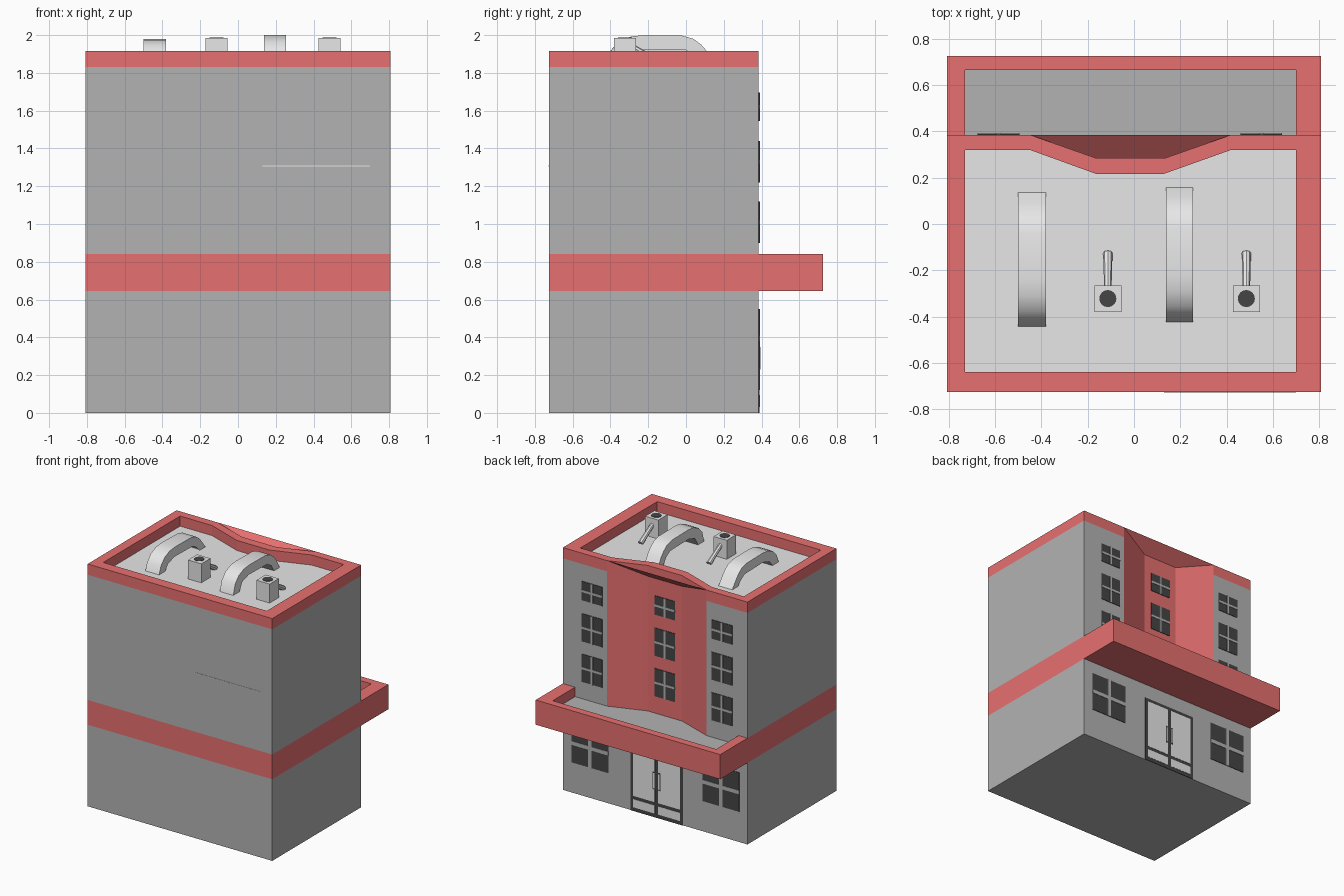
import bpy, bmesh, math
from mathutils import Vector

cube = bpy.data.objects.get("Cube")
if cube:
    bpy.data.objects.remove(cube, do_unlink=True)


def material(name, color):
    m = bpy.data.materials.new(name)
    m.use_nodes = True
    rgba = (*color, 1)
    m.diffuse_color = rgba
    m.node_tree.nodes["Principled BSDF"].inputs["Base Color"].default_value = rgba
    return m


GREY = material("wall grey", (0.45, 0.45, 0.45))
RED = material("trim red", (0.8, 0.16, 0.16))
LIGHT = material("light grey", (0.8, 0.8, 0.8))
DARK = material("dark grey", (0.06, 0.06, 0.06))


def finish(name, bm, mats, rule=None, fix=True):
    if fix:
        bmesh.ops.recalc_face_normals(bm, faces=bm.faces)
    bm.normal_update()
    if rule:
        for f in bm.faces:
            f.material_index = rule(f)
    mesh = bpy.data.meshes.new(name)
    bm.to_mesh(mesh)
    bm.free()
    for m in mats:
        mesh.materials.append(m)
    obj = bpy.data.objects.new(name, mesh)
    bpy.context.collection.objects.link(obj)
    return obj


def prism(name, outline, z0, z1, mats, rule=None):
    bm = bmesh.new()
    low = [bm.verts.new((x, y, z0)) for x, y in outline]
    top = [bm.verts.new((x, y, z1)) for x, y in outline]
    bm.faces.new(low)
    bm.faces.new(top)
    for i in range(len(low)):
        j = (i + 1) % len(low)
        bm.faces.new((low[i], low[j], top[j], top[i]))
    return finish(name, bm, mats, rule)


def box(name, x0, x1, y0, y1, z0, z1, mats, rule=None):
    return prism(name, [(x0, y0), (x1, y0), (x1, y1), (x0, y1)], z0, z1, mats, rule)


# Main levels and plan outlines
W, FRONT, BACK, DEEP, NICHE = 0.807, -0.725, 0.385, 0.725, 0.285
BAND0, BAND1, DECK, ROOF, TOP = 0.645, 0.84, 0.765, 1.83, 1.915
OUTER = [(-W, FRONT), (W, FRONT), (W, BACK), (0.42, BACK),
         (0.135, NICHE), (-0.165, NICHE), (-0.45, BACK), (-W, BACK)]
INNER = [(-0.73, -0.64), (0.7, -0.64), (0.7, 0.32), (0.42, 0.32),
         (0.125, 0.215), (-0.16, 0.215), (-0.45, 0.32), (-0.73, 0.32)]


def in_niche(f):
    return f.normal.y > 0.9 and f.calc_center_median().y < BACK - 0.05


# Building body, with a red strip in the niche and a red band around it
box("ground_floor", -W, W, FRONT, BACK, 0, BAND0, [GREY])
box("canopy_slab", -W, W, FRONT, DEEP, BAND0, DECK, [RED, GREY],
    lambda f: int(f.normal.z > 0.9))
prism("band_upper_part", OUTER, DECK, BAND1, [GREY, RED],
      lambda f: int(f.normal.y < 0.1 or in_niche(f)))
prism("upper_floors", OUTER, BAND1, ROOF, [GREY, RED], lambda f: int(in_niche(f)))

# Canopy rim
box("canopy_rim_left", 0.7, W, BACK, DEEP, DECK, BAND1, [RED])
box("canopy_rim_right", -W, -0.73, BACK, DEEP, DECK, BAND1, [RED])
box("canopy_rim_back", -0.73, 0.7, 0.665, DEEP, DECK, BAND1, [RED])

# Parapet ring around the roof
bm = bmesh.new()
rings = [[bm.verts.new((x, y, z)) for x, y in line]
         for line, z in ((OUTER, ROOF), (OUTER, TOP), (INNER, TOP), (INNER, ROOF))]
for a, b in zip(rings, rings[1:] + rings[:1]):
    for i in range(len(a)):
        j = (i + 1) % len(a)
        bm.faces.new((a[i], a[j], b[j], b[i]))
finish("parapet", bm, [RED])

# Leaning fascia that closes the niche under a straight top edge
bm = bmesh.new()
b = [bm.verts.new((x, y, ROOF)) for x, y in OUTER[3:7]]
t = [bm.verts.new((OUTER[i][0], BACK, TOP)) for i in (3, 6)]
for face in ((b[0], t[0], b[1]), (b[1], t[0], t[1], b[2]), (b[2], t[1], b[3])):
    bm.faces.new(face)
finish("parapet_fascia", bm, [RED], fix=False)

prism("roof_floor", INNER, ROOF - 0.003, ROOF + 0.005, [LIGHT])

# Arched roof ducts
ARCH = [(-0.425, 1.83), (-0.4, 1.915), (-0.355, 1.965), (-0.29, 1.993), (-0.22, 2.0),
        (-0.02, 1.997), (0.04, 1.98), (0.08, 1.95), (0.115, 1.91), (0.16, 1.83),
        (0.09, 1.83), (0.05, 1.89), (0.0, 1.92), (-0.23, 1.925), (-0.31, 1.9),
        (-0.35, 1.83)]


def duct(name, x0, x1, dy, dz):
    bm = bmesh.new()
    sides = [[bm.verts.new((x, y + dy, max(ROOF, z + dz))) for y, z in ARCH]
             for x in (x0, x1)]
    for s in sides:
        bm.faces.new(s)
    for i in range(len(ARCH)):
        j = (i + 1) % len(ARCH)
        bm.faces.new((sides[0][i], sides[0][j], sides[1][j], sides[1][i]))
    obj = finish(name, bm, [LIGHT])
    bpy.ops.object.select_all(action="DESELECT")
    obj.select_set(True)
    bpy.context.view_layer.objects.active = obj
    bpy.ops.object.shade_smooth_by_angle(angle=math.radians(50))


duct("roof_duct_right", -0.5, -0.38, -0.02, -0.02)
duct("roof_duct_left", 0.138, 0.255, 0, 0)


# Vent boxes with a dark opening and a sloping pipe
def vent(side, x):
    box("vent_box_" + side, x - 0.058, x + 0.058, -0.38, -0.265, ROOF, 1.985, [LIGHT])
    ring = [(x + 0.037 * math.cos(a * math.tau / 16),
             -0.322 + 0.037 * math.sin(a * math.tau / 16)) for a in range(16)]
    prism("vent_opening_" + side, ring, 1.984, 1.988, [DARK])
    start, end = Vector((x, -0.28, 1.935)), Vector((x, -0.125, 1.84))
    bm = bmesh.new()
    bmesh.ops.create_cone(bm, cap_ends=True, segments=8, radius1=0.016, radius2=0.02,
                          depth=(end - start).length)
    obj = finish("vent_pipe_" + side, bm, [LIGHT])
    obj.location = (start + end) / 2
    obj.rotation_euler = (end - start).to_track_quat("Z", "Y").to_euler()


vent("right", -0.113)
vent("left", 0.485)


# Windows: dark pane with a grey cross
def window(name, x, z, w, h, wall, bar):
    def plate(part, hw, hh, depth, mat):
        box(name + part, x - hw, x + hw, wall - 0.002, wall + depth, z - hh, z + hh, [mat])
    plate("_pane", w / 2, h / 2, 0.004, DARK)
    plate("_upright", bar / 2, h / 2, 0.007, GREY)
    plate("_crossbar", w / 2, bar / 2, 0.007, GREY)


for column, x, wall in (("left", 0.55, BACK), ("middle", -0.015, NICHE),
                        ("right", -0.585, BACK)):
    for row, (z, h) in enumerate(((1.01, 0.22), (1.33, 0.22), (1.62, 0.15))):
        window(f"window_{column}_{row + 1}", x, z, 0.18, h, wall, 0.018)
window("shop_window_left", 0.567, 0.395, 0.32, 0.31, BACK, 0.03)
window("shop_window_right", -0.577, 0.395, 0.32, 0.31, BACK, 0.03)

# Double entrance door
DOOR = -0.015
box("door_frame", DOOR - 0.23, DOOR + 0.23, BACK - 0.002, BACK + 0.004, 0, 0.53, [DARK])
for side, s in (("left", 1), ("right", -1)):
    def leaf(part, a, b, z0, z1, depth, mat):
        x0, x1 = sorted((DOOR + s * a, DOOR + s * b))
        box(f"door_{part}_{side}", x0, x1, BACK, BACK + depth, z0, z1, [mat])
    leaf("panel", 0.015, 0.205, 0.12, 0.505, 0.006, LIGHT)
    leaf("kick_plate", 0.015, 0.205, 0.03, 0.095, 0.006, LIGHT)
    leaf("handle_back", 0.012, 0.035, 0.22, 0.36, 0.007, DARK)
    leaf("handle", 0.016, 0.028, 0.23, 0.35, 0.009, LIGHT)

# Thin pale line on the plain front wall
box("wall_strip", 0.13, 0.7, FRONT - 0.003, FRONT, 1.304, 1.309, [LIGHT])
